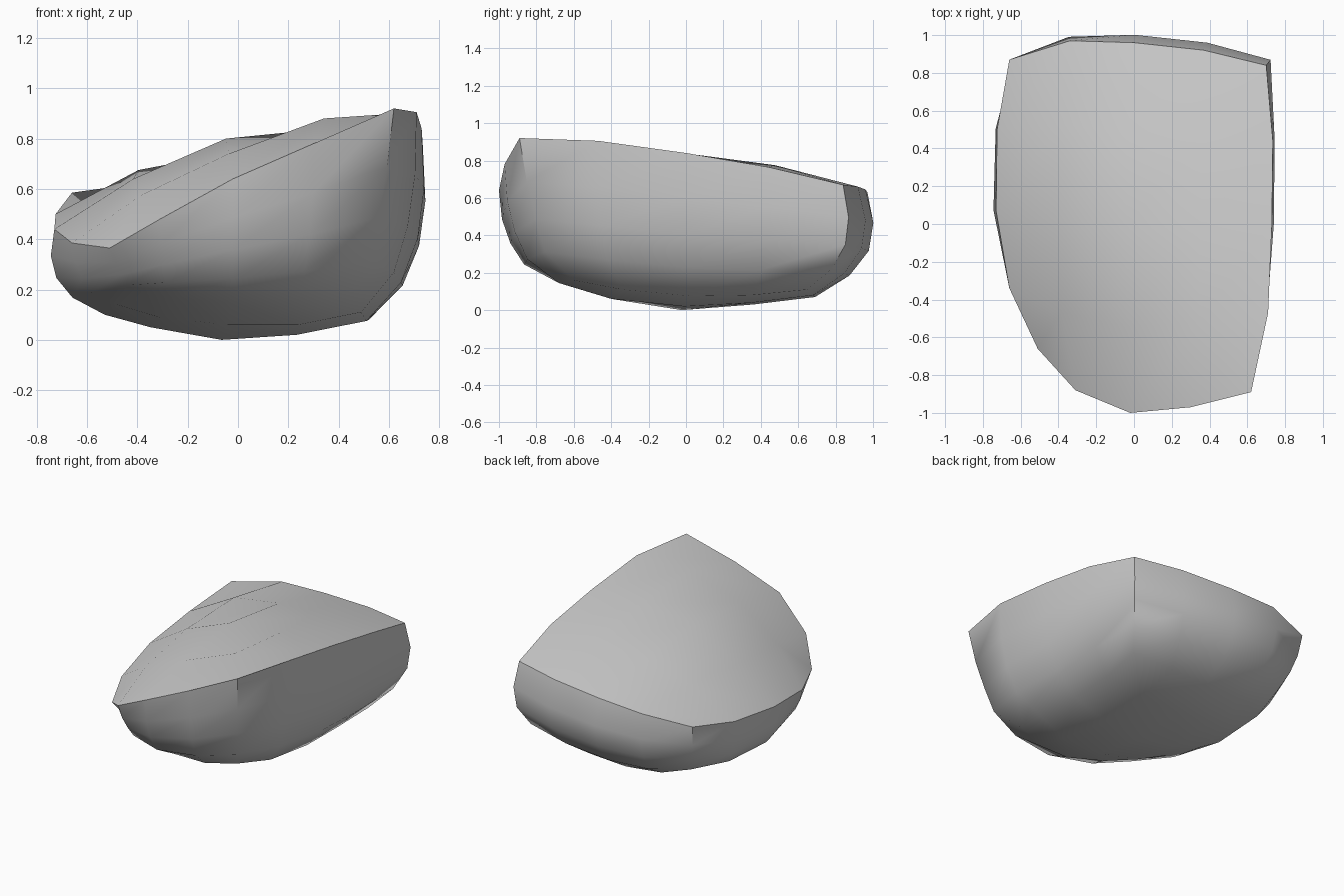
import bpy, bmesh
from mathutils import Vector

if "Cube" in bpy.data.objects:
    bpy.data.objects.remove(bpy.data.objects["Cube"])

# Boulder = warped 4x4x4 cube. Rim loops run front-left > front-right > back-right > back-left
top_rim = [(-.51, -.66, .365), (-.31, -.88, .48), (-.02, -1, .64), (.30, -.97, .78),
           (.62, -.89, .92), (.71, -.47, .905), (.73, 0, .84), (.735, .44, .765),
           (.70, .84, .67), (.37, .92, .66), (0, .96, .645), (-.34, .97, .63),
           (-.66, .87, .585), (-.725, .5, .5), (-.73, .07, .44), (-.66, -.34, .385)]
low_rim = [(-.37, -.44, .18), (-.25, -.59, .165), (-.02, -.68, .145), (.22, -.68, .145),
           (.41, -.60, .16), (.49, -.34, .11), (.51, .03, .075), (.52, .35, .08),
           (.55, .65, .11), (.26, .68, .08), (-.02, .69, .07), (-.28, .67, .09),
           (-.45, .60, .13), (-.51, .35, .10), (-.53, .02, .10), (-.48, -.25, .14)]
# Heights inside each cap, rows front to back
top_z = [(.575, .74, .88), (.64, .80, .84), (.675, .745, .775)]
low_z = [(.09, .06, .06), (.05, 0, .02), (.05, .03, .04)]
# Side profile from bottom to top: outward fraction, height fraction, tuck amount
profile = [(0, 0, 0), (.64, .2, .06), (.96, .43, .15), (1.07, .69, .12), (1, 1, 0)]
# How strongly each rim position tucks in (+) or bulges out (-)
tuck = [2.1, 1.6, 1, 1, 1.7, .8, .2, .2, -.7, -.8, -.7, 0, 1.3, .3, 0, 1.2]

bm = bmesh.new()

# Side wall rings
rings = []
for out, up, amount in profile:
    ring = []
    for a, b, t in zip(low_rim, top_rim, tuck):
        f = out - amount * t
        ring.append(bm.verts.new((a[0] + (b[0] - a[0]) * f,
                                  a[1] + (b[1] - a[1]) * f,
                                  a[2] + (b[2] - a[2]) * up)))
    rings.append(ring)
for lower, upper in zip(rings, rings[1:]):
    for i in range(16):
        j = (i + 1) % 16
        bm.faces.new((lower[i], lower[j], upper[j], upper[i]))


def cap(ring, heights):
    """Fill a 16-point rim with a 4x4 grid (Coons patch in plan)."""
    g = {}
    for k in range(5):
        g[k, 0] = ring[k]
        g[4, k] = ring[4 + k]
        g[4 - k, 4] = ring[8 + k]
        g[0, 4 - k] = ring[(12 + k) % 16]
    for i in range(1, 4):
        for j in range(1, 4):
            u, v = i / 4, j / 4
            p = (g[i, 0].co * (1 - v) + g[i, 4].co * v
                 + g[0, j].co * (1 - u) + g[4, j].co * u
                 - g[0, 0].co * ((1 - u) * (1 - v)) - g[4, 0].co * (u * (1 - v))
                 - g[0, 4].co * ((1 - u) * v) - g[4, 4].co * (u * v))
            g[i, j] = bm.verts.new(Vector((p.x, p.y, heights[j - 1][i - 1])))
    for i in range(4):
        for j in range(4):
            bm.faces.new((g[i, j], g[i + 1, j], g[i + 1, j + 1], g[i, j + 1]))


# Sloping top and shallow underside
cap(rings[-1], top_z)
cap(rings[0], low_z)
bmesh.ops.recalc_face_normals(bm, faces=bm.faces)

mesh = bpy.data.meshes.new("boulder")
bm.to_mesh(mesh)
bm.free()
boulder = bpy.data.objects.new("boulder", mesh)
bpy.context.collection.objects.link(boulder)

# Smooth shading with crisp rims
bpy.context.view_layer.objects.active = boulder
boulder.select_set(True)
bpy.ops.object.shade_smooth_by_angle(angle=0.9)
